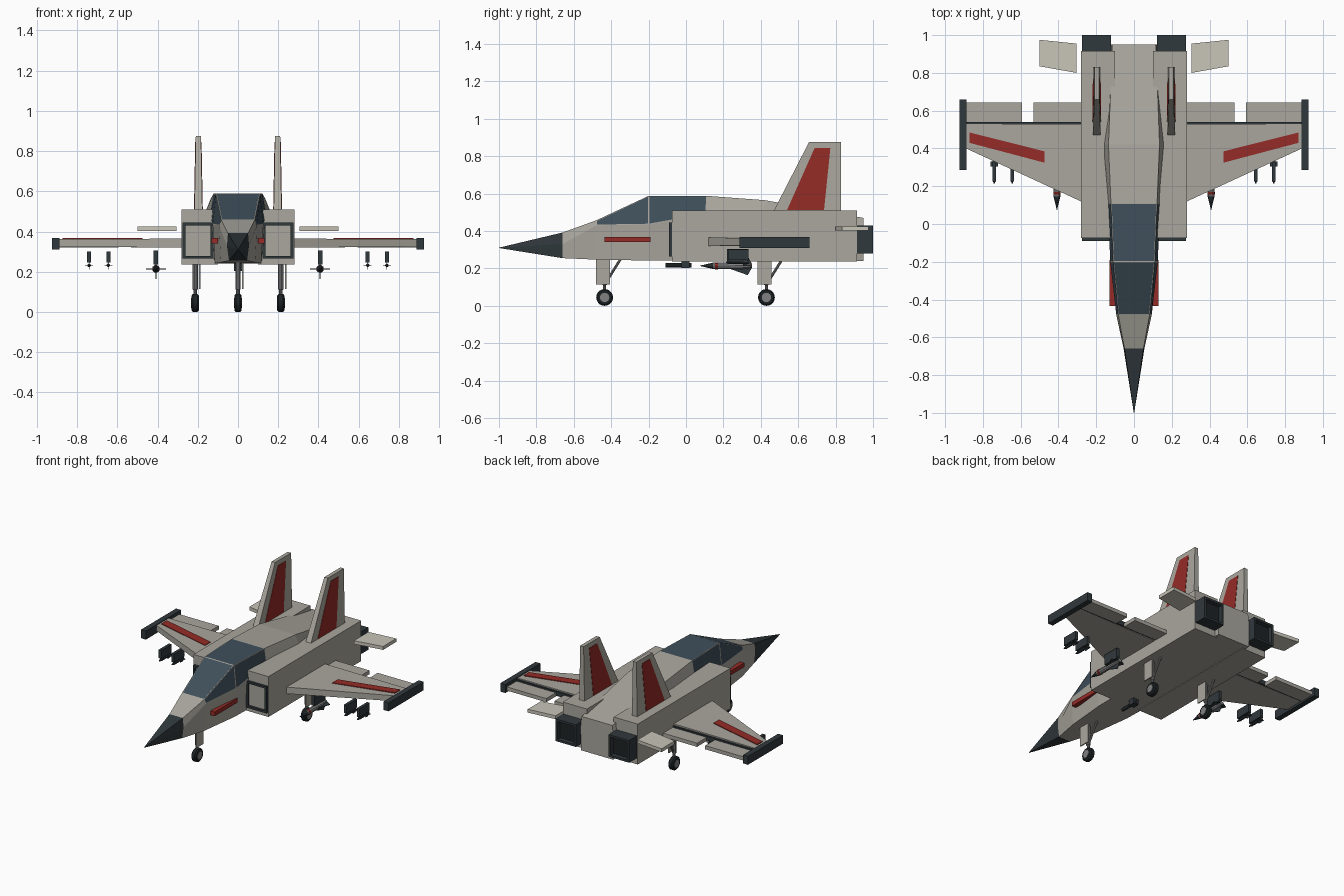
import bpy, bmesh
from math import radians, cos, sin, pi
from mathutils import Vector

if "Cube" in bpy.data.objects:
    bpy.data.objects.remove(bpy.data.objects["Cube"])


def material(name, rgb):
    m = bpy.data.materials.new(name)
    m.diffuse_color = (*rgb, 1)
    m.use_nodes = True
    m.node_tree.nodes["Principled BSDF"].inputs["Base Color"].default_value = m.diffuse_color
    return m


BODY = material("warm_grey", (0.40, 0.385, 0.34))
PALE = material("pale_grey", (0.58, 0.56, 0.48))
DARK = material("charcoal", (0.03, 0.04, 0.045))
BLACK = material("black", (0.012, 0.016, 0.018))
GLASS = material("dark_glass", (0.05, 0.08, 0.105))
RED = material("red", (0.30, 0.025, 0.02))
STEEL = material("steel", (0.22, 0.22, 0.22))
SIDES = (("left", -1), ("right", 1))


def finish(name, bm, *mats):
    bmesh.ops.recalc_face_normals(bm, faces=bm.faces)
    me = bpy.data.meshes.new(name)
    bm.to_mesh(me)
    bm.free()
    for m in mats:
        me.materials.append(m)
    ob = bpy.data.objects.new(name, me)
    bpy.context.collection.objects.link(ob)
    return ob


def loft_bm(rings):
    """Skin closed rings of equal length and cap both ends."""
    bm = bmesh.new()
    vs = [[bm.verts.new(p) for p in r] for r in rings]
    n = len(vs[0])
    for a, b in zip(vs, vs[1:]):
        for i in range(n):
            j = (i + 1) % n
            bm.faces.new((a[i], a[j], b[j], b[i]))
    bm.faces.new(vs[0])
    bm.faces.new(vs[-1])
    bmesh.ops.recalc_face_normals(bm, faces=bm.faces)
    return bm


def loft(name, rings, mat):
    return finish(name, loft_bm(rings), mat)


def box_rings(x0, x1, y0, y1, z0, z1):
    return [[(x0, y, z0), (x1, y, z0), (x1, y, z1), (x0, y, z1)] for y in (y0, y1)]


def box(name, x, y, z, mat):
    return loft(name, box_rings(*x, *y, *z), mat)


def span(s, a, b):
    return (s * a, s * b)


def plate(name, outline, z0, z1, s, mat):
    """Flat horizontal panel from an (x, y) outline."""
    return loft(name, [[(s * x, y, z) for x, y in outline] for z in (z0, z1)], mat)


def rod(name, stations, mat, sides=10):
    """Round part through (point, radius) stations along one axis."""
    q = (Vector(stations[-1][0]) - Vector(stations[0][0])).to_track_quat('Z', 'Y')
    rings = [[Vector(p) + q @ Vector((r * cos(2 * pi * i / sides), r * sin(2 * pi * i / sides), 0))
              for i in range(sides)] for p, r in stations]
    return loft(name, rings, mat)


def duct(name, s, y0, y1, z0, z1, end):
    """Square duct with a recessed black mouth facing the end direction."""
    bm = loft_bm(box_rings(s * 0.122, s * 0.275, y0, y1, z0, z1))
    mouth = next(f for f in bm.faces if f.normal.y * end > 0.9)
    bmesh.ops.inset_individual(bm, faces=[mouth], thickness=0.02)
    ex = bmesh.ops.extrude_discrete_faces(bm, faces=[mouth])['faces'][0]
    bmesh.ops.translate(bm, verts=ex.verts, vec=(0, -end * 0.03, 0))
    ex.material_index = 1
    return finish(name, bm, DARK, BLACK)


# Fuselage: y, bottom (w, z), middle (w, z), top (w, z)
def section(y, wb, zb, wm, zm, wt, zt):
    return [(-wb, y, zb), (wb, y, zb), (wm, y, zm), (wt, y, zt), (-wt, y, zt), (-wm, y, zm)]


base = section(-0.66, 0.045, 0.255, 0.055, 0.33, 0.05, 0.392)
bm = loft_bm([base,
              section(-0.48, 0.085, 0.247, 0.094, 0.43, 0.083, 0.457),
              section(-0.2, 0.115, 0.242, 0.126, 0.435, 0.11, 0.588),
              section(0.11, 0.12, 0.24, 0.138, 0.49, 0.122, 0.588),
              section(0.42, 0.12, 0.24, 0.165, 0.49, 0.135, 0.565),
              section(0.95, 0.12, 0.24, 0.122, 0.4, 0.115, 0.47)])
# canopy panes, inset to leave a frame
panes = [f for f in bm.faces if -0.48 < f.calc_center_median().y < 0.11
         and min(v.co.z for v in f.verts) > 0.42]
for f in panes:
    f.material_index = 1
for f in bmesh.ops.inset_individual(bm, faces=panes, thickness=0.006)['faces']:
    f.material_index = 0
finish("fuselage", bm, BODY, GLASS)
loft("nose_cone", [section(-1.0, 0.001, 0.309, 0.001, 0.31, 0.001, 0.311), base], DARK)

for side, s in SIDES:
    # Engine housings, intakes and nozzles
    box(side + "_engine_housing", span(s, 0.1, 0.28), (-0.075, 0.915), (0.237, 0.51), BODY)
    duct(side + "_intake", s, -0.09, -0.04, 0.265, 0.445, -1)
    duct(side + "_nozzle", s, 0.91, 1.0, 0.28, 0.43, 1)
    box(side + "_nose_stripe", span(s, 0.1, 0.131), (-0.435, -0.19), (0.34, 0.368), RED)

    # Wings
    wing = [[(s * x, y, z) for y, z in ((yf, z0), (0.53, z0), (0.53, z1), (yf, z1))]
            for x, yf, z0, z1 in ((0.26, 0.11, 0.32, 0.365), (0.9, 0.405, 0.325, 0.362))]
    loft(side + "_wing", wing, BODY)
    box(side + "_flap_hinge", span(s, 0.28, 0.89), (0.525, 0.541), (0.325, 0.355), DARK)
    box(side + "_inner_flap", span(s, 0.275, 0.533), (0.54, 0.643), (0.32, 0.345), BODY)
    box(side + "_outer_flap", span(s, 0.594, 0.89), (0.54, 0.643), (0.32, 0.345), BODY)
    box(side + "_wingtip_rail", span(s, 0.888, 0.925), (0.285, 0.66), (0.31, 0.367), DARK)
    plate(side + "_wing_stripe", [(0.475, 0.325), (0.872, 0.43), (0.872, 0.485), (0.475, 0.385)],
          0.355, 0.368, s, RED)

    # Tailplanes
    plate(side + "_tailplane", [(0.275, 0.795), (0.305, 0.8), (0.5, 0.835), (0.5, 0.975),
                                (0.305, 0.955)][1:], 0.402, 0.425, s, PALE)

    # Fins with red panels on both faces
    def fin_rings(outline, bw, tw):
        return [[(s * 0.197 + k * (bw + (tw - bw) * (z - 0.5) / 0.375), y, z) for y, z in outline]
                for k in (-1, 1)]
    loft(side + "_fin", fin_rings([(0.465, 0.5), (0.83, 0.5), (0.83, 0.876), (0.658, 0.876)],
                                  0.02, 0.013), BODY)
    loft(side + "_fin_panel", fin_rings([(0.54, 0.512), (0.738, 0.512), (0.772, 0.845), (0.688, 0.845)],
                                        0.0222, 0.0152), RED)

    # Bombs under the inner wings
    x, z = s * 0.408, 0.214
    box(side + "_bomb_pylon", (x - 0.011, x + 0.011), (0.22, 0.335), (0.235, 0.305), DARK)
    rod(side + "_bomb_body", [((x, 0.145, z), 0.018), ((x, 0.3, z), 0.018), ((x, 0.352, z), 0.012)], STEEL)
    rod(side + "_bomb_nose", [((x, 0.075, z), 0.001), ((x, 0.145, z), 0.018)], DARK)
    rod(side + "_bomb_band", [((x, 0.155, z), 0.0195), ((x, 0.17, z), 0.0195)], RED)
    for name, dx, dz in (("flat", 1, 0), ("upright", 0, 1)):
        fins = [[(x + k * dx + t * dz, y, z + k * dz + t * dx) for k, y in
                 ((-0.018, 0.24), (0.018, 0.24), (0.05, 0.33), (0.015, 0.35), (-0.015, 0.35), (-0.05, 0.33))]
                for t in (-0.002, 0.002)]
        loft(f"{side}_bomb_{name}_fins", fins, DARK)

    # Small missiles under the outer wings
    for label, mx in (("inner", 0.645), ("outer", 0.74)):
        x = s * mx
        name = f"{side}_{label}_missile"
        box(name + "_pylon", (x - 0.01, x + 0.01), (0.225, 0.335), (0.245, 0.302), DARK)
        rod(name, [((x, 0.215, 0.232), 0.003), ((x, 0.235, 0.232), 0.009), ((x, 0.335, 0.232), 0.009)], DARK, 8)
        box(name + "_flat_fins", (x - 0.02, x + 0.02), (0.305, 0.33), (0.2305, 0.2335), DARK)
        box(name + "_upright_fins", (x - 0.0015, x + 0.0015), (0.305, 0.33), (0.212, 0.252), DARK)

# Belly gun
box("gun_mount", (-0.02, 0.02), (-0.025, 0.02), (0.203, 0.245), DARK)
rod("gun_barrel", [((0, -0.11, 0.217), 0.011), ((0, 0.03, 0.217), 0.011)], DARK, 8)

# Landing gear
for name, x, y in (("nose", 0, -0.435), ("left_main", -0.213, 0.43), ("right_main", 0.213, 0.43)):
    rod(name + "_tyre", [((x - 0.018, y, 0.045), 0.037), ((x - 0.011, y, 0.045), 0.045),
                         ((x + 0.011, y, 0.045), 0.045), ((x + 0.018, y, 0.045), 0.037)], BLACK, 20)
    rod(name + "_hub", [((x - 0.02, y, 0.045), 0.025), ((x + 0.02, y, 0.045), 0.025)], STEEL, 16)
    rod(name + "_strut", [((x, y, 0.045), 0.009), ((x, y, 0.11), 0.009),
                          ((x, y, 0.112), 0.013), ((x, y, 0.26), 0.013)], STEEL)
    rod(name + "_brace", [((x, y + 0.01, 0.13), 0.007), ((x, y + 0.085, 0.25), 0.007)], STEEL, 8)
    box(name + "_gear_door", (x + 0.02, x + 0.027), (y - 0.047, y + 0.028), (0.115, 0.25), BODY)
